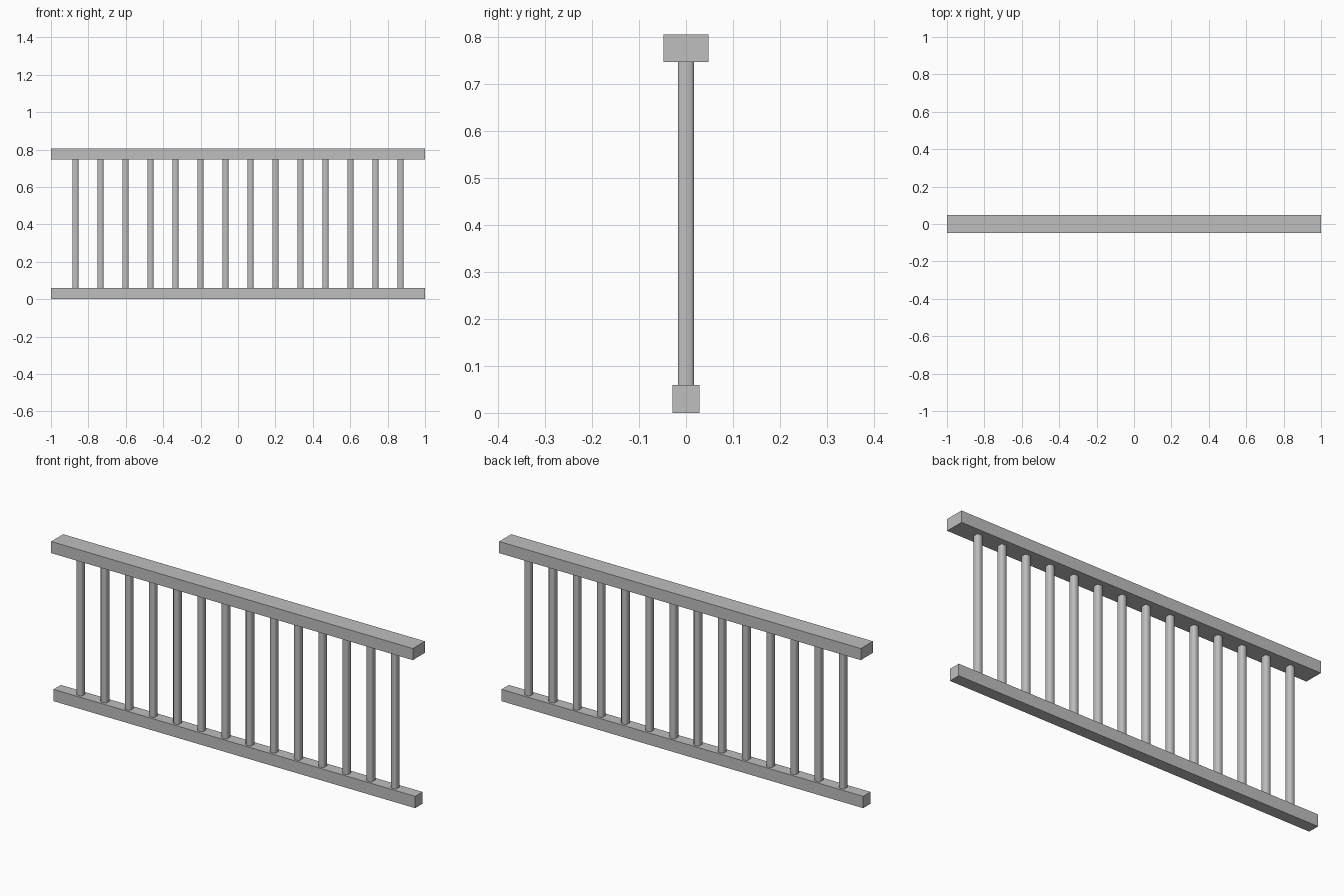
import bpy
import math

if "Cube" in bpy.data.objects:
    bpy.data.objects.remove(bpy.data.objects["Cube"])

# Single grey paint
grey = bpy.data.materials.new("grey_paint")
grey.diffuse_color = (0.52, 0.52, 0.52, 1.0)
grey.use_nodes = True
grey.node_tree.nodes["Principled BSDF"].inputs["Base Color"].default_value = grey.diffuse_color


def box(name, size, center, chamfer=0.0):
    """Box of a given size, optionally with chamfered vertical corners."""
    hx, hy, hz = (s / 2 for s in size)
    c = chamfer
    if c:
        outline = [(hx - c, -hy), (hx, -hy + c), (hx, hy - c), (hx - c, hy),
                   (-hx + c, hy), (-hx, hy - c), (-hx, -hy + c), (-hx + c, -hy)]
    else:
        outline = [(hx, -hy), (hx, hy), (-hx, hy), (-hx, -hy)]
    n = len(outline)
    verts = [(x, y, z) for z in (-hz, hz) for x, y in outline]
    faces = [(i, (i + 1) % n, n + (i + 1) % n, n + i) for i in range(n)]
    faces += [tuple(reversed(range(n))), tuple(range(n, 2 * n))]
    mesh = bpy.data.meshes.new(name)
    mesh.from_pydata(verts, [], faces)
    mesh.materials.append(grey)
    obj = bpy.data.objects.new(name, mesh)
    obj.location = center
    bpy.context.collection.objects.link(obj)
    return obj


# Wide handrail and narrower bottom rail
box("top_rail", (2.0, 0.095, 0.058), (0, 0, 0.776))
box("bottom_rail", (2.0, 0.058, 0.059), (0, 0, 0.0295))

# Evenly spaced balusters, ends slightly buried in the rails
COUNT = 14
SPAN = 1.738
balusters = []
for i in range(COUNT):
    x = -SPAN / 2 + SPAN * i / (COUNT - 1)
    balusters.append(box(f"baluster_{i + 1:02d}", (0.032, 0.035, 0.692),
                         (x, 0, 0.403), chamfer=0.006))

# Softly rounded baluster sides with sharp ends
bpy.ops.object.select_all(action='DESELECT')
for b in balusters:
    b.select_set(True)
bpy.context.view_layer.objects.active = balusters[0]
bpy.ops.object.shade_smooth_by_angle(angle=math.radians(50))
